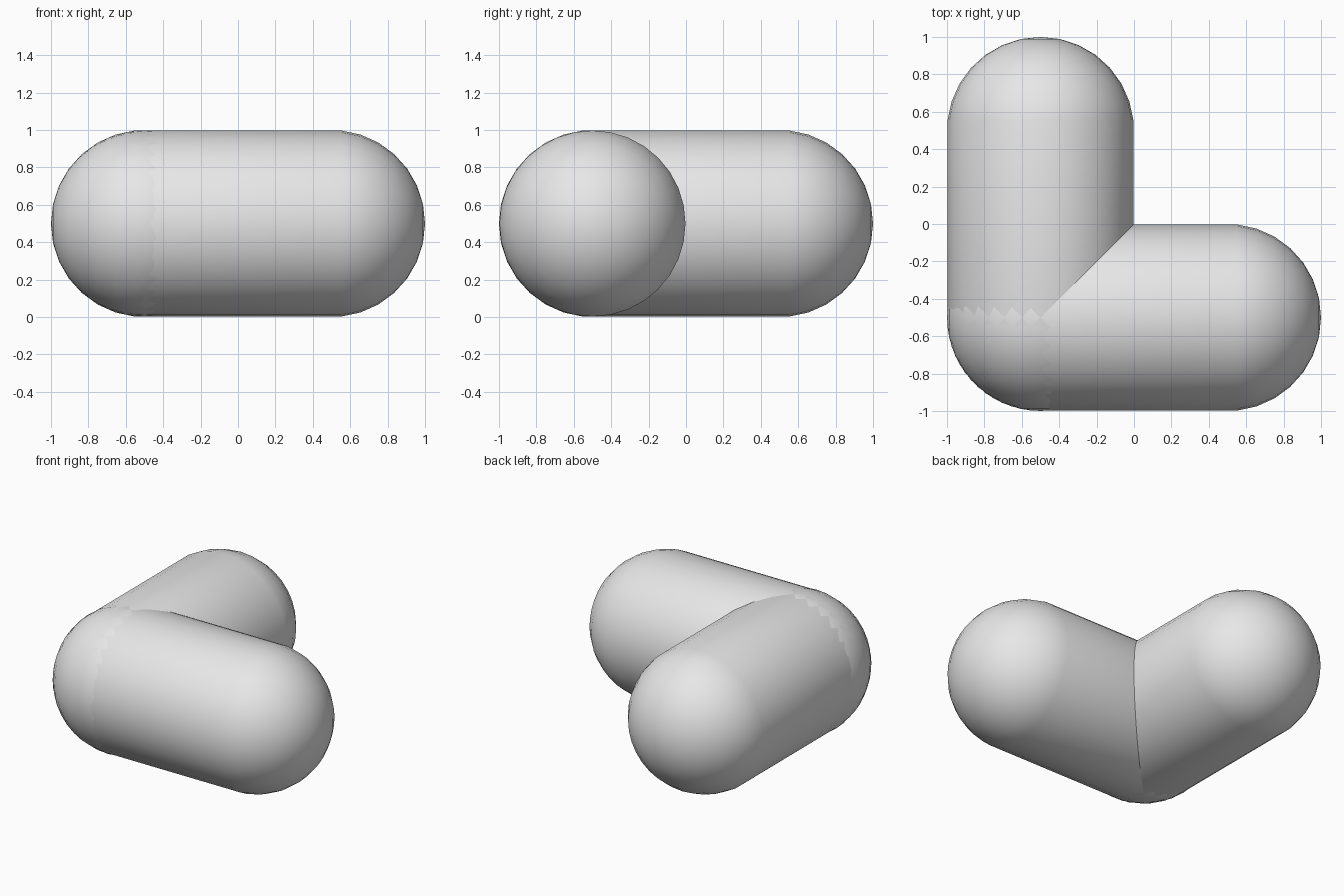
import bpy
import bmesh
import math
from mathutils import Matrix

cube = bpy.data.objects.get("Cube")
if cube:
    bpy.data.objects.remove(cube, do_unlink=True)

RADIUS = 0.5
HALF_SPAN = 0.5

grey = bpy.data.materials.new("light_grey")
grey.use_nodes = True
grey.diffuse_color = (0.8, 0.8, 0.8, 1)
grey.node_tree.nodes["Principled BSDF"].inputs["Base Color"].default_value = (0.8, 0.8, 0.8, 1)


def capsule(name, centre, axis, angle):
    """Sphere pulled apart at its middle band, then laid along an axis."""
    bm = bmesh.new()
    # An odd ring count leaves a band of quads at the middle to stretch
    bmesh.ops.create_uvsphere(bm, u_segments=32, v_segments=15, radius=RADIUS)
    for v in bm.verts:
        v.co.z += math.copysign(HALF_SPAN, v.co.z)
    bm.transform(Matrix.Translation(centre) @ Matrix.Rotation(angle, 4, axis))
    for f in bm.faces:
        f.smooth = True
    mesh = bpy.data.meshes.new(name)
    bm.to_mesh(mesh)
    bm.free()
    mesh.materials.append(grey)
    obj = bpy.data.objects.new(name, mesh)
    bpy.context.collection.objects.link(obj)
    return obj


# Two rounded bars sharing one end to form the L-shaped corner
capsule("front_bar", (0, -HALF_SPAN, RADIUS), 'Y', math.pi / 2)
capsule("side_bar", (-HALF_SPAN, 0, RADIUS), 'X', math.pi / 2)
